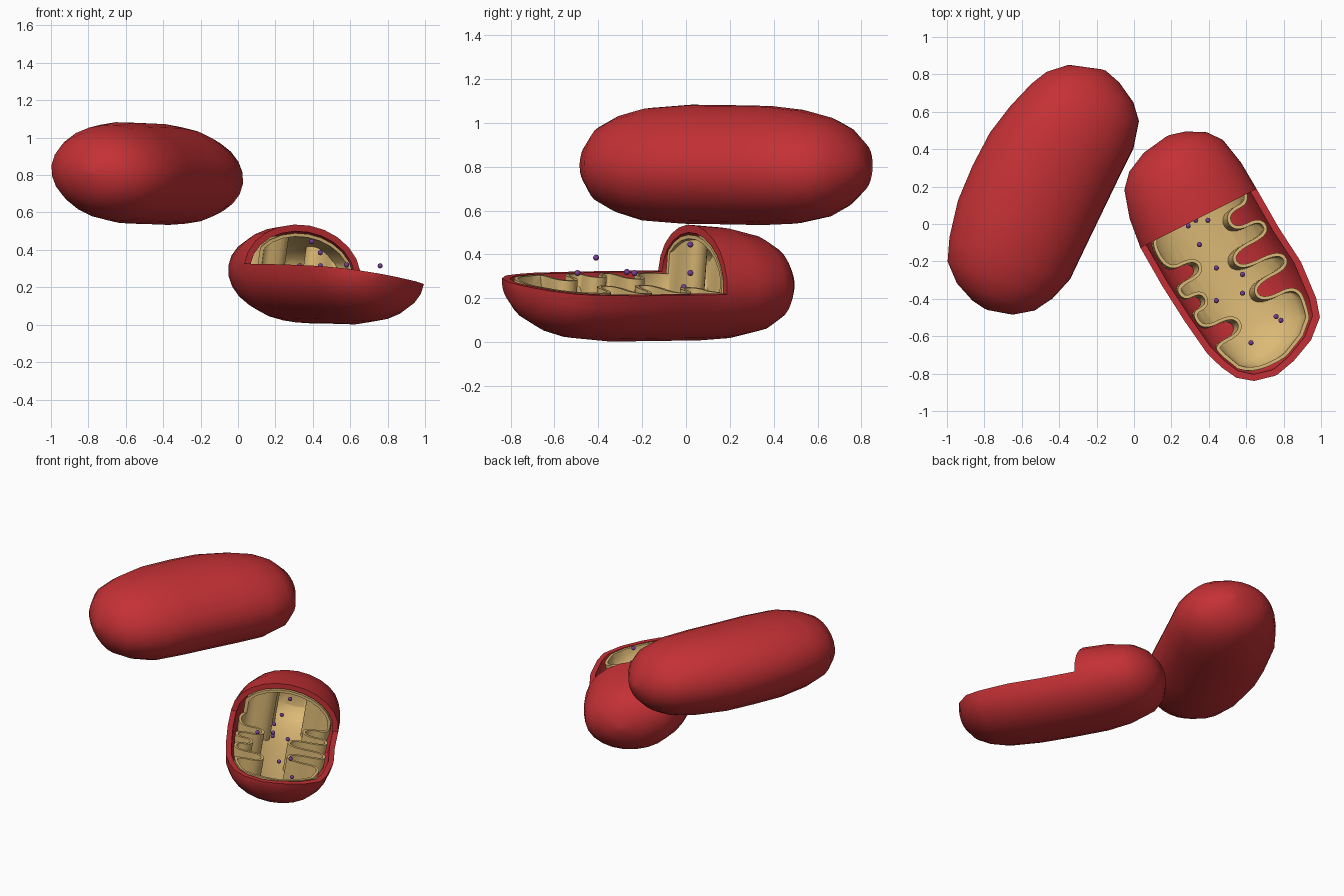
import bpy, bmesh, math
from mathutils import Matrix, Vector

if "Cube" in bpy.data.objects:
    bpy.data.objects.remove(bpy.data.objects["Cube"])


def material(name, rgb):
    m = bpy.data.materials.new(name)
    m.diffuse_color = (*rgb, 1)
    m.use_nodes = True
    m.node_tree.nodes["Principled BSDF"].inputs["Base Color"].default_value = m.diffuse_color
    return m


RED = material("membrane red", (0.55, 0.030, 0.035))
TAN = material("matrix tan", (0.72, 0.49, 0.18))
PURPLE = material("granule purple", (0.18, 0.05, 0.30))

# Body stations: position along axis, left edge, right edge, half height
WHOLE = [(-.716, .09, .11, .01), (-.68, -.09, .2, .11), (-.605, -.19, .307, .18),
         (-.52, -.245, .369, .225), (-.37, -.313, .39, .258), (-.2, -.37, .368, .27),
         (0, -.40, .345, .27), (.2, -.412, .322, .27), (.4, -.39, .30, .255),
         (.527, -.356, .245, .22), (.62, -.27, .175, .17), (.68, -.16, .07, .09),
         (.70, -.08, -.06, .01)]
CUT = [(-.703, .02, .04, .01), (-.68, -.126, .13, .1), (-.625, -.242, .23, .17),
       (-.55, -.31, .288, .215), (-.4, -.355, .32, .25), (-.235, -.374, .331, .262),
       (0, -.362, .343, .262), (.22, -.34, .367, .262), (.43, -.31, .352, .243),
       (.53, -.275, .323, .215), (.617, -.228, .225, .165), (.675, -.15, .09, .095),
       (.70, -.04, -.02, .01)]


def make(name, bm, mat):
    bmesh.ops.recalc_face_normals(bm, faces=bm.faces)
    me = bpy.data.meshes.new(name)
    bm.to_mesh(me)
    bm.free()
    me.materials.append(mat)
    ob = bpy.data.objects.new(name, me)
    bpy.context.collection.objects.link(ob)
    return ob


def loft(name, stations, inset, mat, n=24):
    """Closed capsule body made from elliptical rings."""
    bm = bmesh.new()
    rings = []
    for s, l, r, h in stations:
        c, a = (l + r) / 2, (r - l) / 2 * (1 - inset / .35)
        h *= 1 - inset / .262
        s *= 1 - inset / .70
        rings.append([bm.verts.new((s, c + a * math.cos(2 * math.pi * i / n),
                                    h * math.sin(2 * math.pi * i / n))) for i in range(n)])
    for p, q in zip(rings, rings[1:]):
        for i in range(n):
            j = (i + 1) % n
            bm.faces.new((p[i], p[j], q[j], q[i]))
    bm.faces.new(rings[0])
    bm.faces.new(rings[-1])
    return make(name, bm, mat)


def prism(name, pts, z0, z1, mat):
    bm = bmesh.new()
    f = bm.faces.new([bm.verts.new((x, y, z0)) for x, y in pts])
    top = bmesh.ops.extrude_face_region(bm, geom=[f])["geom"]
    bmesh.ops.translate(bm, vec=(0, 0, z1 - z0),
                        verts=[v for v in top if isinstance(v, bmesh.types.BMVert)])
    return make(name, bm, mat)


def boolean(ob, other, op, keep=False):
    m = ob.modifiers.new("cut", 'BOOLEAN')
    m.operation, m.solver, m.object = op, 'EXACT', other
    bpy.context.view_layer.update()
    dg = bpy.context.evaluated_depsgraph_get()
    me = bpy.data.meshes.new_from_object(ob.evaluated_get(dg))
    ob.modifiers.clear()
    ob.data = me
    if not keep:
        bpy.data.objects.remove(other)


def smooth(ob, angle):
    bpy.ops.object.select_all(action='DESELECT')
    ob.select_set(True)
    bpy.context.view_layer.objects.active = ob
    bpy.ops.object.shade_smooth_by_angle(angle=math.radians(angle))


def placement(x, y, z, ux, uy, roll):
    return (Matrix.Translation((x, y, z)) @ Matrix.Rotation(math.atan2(uy, ux), 4, 'Z')
            @ Matrix.Rotation(math.radians(-roll), 4, 'X'))


# Whole body, floating behind and above
whole = loft("whole_body", WHOLE, 0, RED)
whole.matrix_world = placement(-.49, .18, .805, -.33, -.944, 8)
smooth(whole, 80)

# Folds of the inner membrane: position, half width, tip
RIGHT = [(-.43, .045, .1), (-.14, .045, .13), (.06, .045, .06), (.265, .045, .085)]
LEFT = [(-.5, .04, -.12), (-.31, .04, -.12), (-.01, .04, -.14), (.16, .035, -.19),
        (.36, .045, -.09)]


def edge(s, k):
    for a, b in zip(CUT, CUT[1:]):
        if a[0] <= s <= b[0]:
            t = (s - a[0]) / (b[0] - a[0])
            return (a[k] + t * (b[k] - a[k])) * .845


def side(folds, k):
    pts = [(-.58, edge(-.58, k))]
    for s, h, tip in folds:
        pts += [(s - h, edge(s - h, k)), (s - h, tip), (s + h, tip), (s + h, edge(s + h, k))]
    return pts + [(.5, edge(.5, k)), (.58, edge(.58, k))]


outline = side(RIGHT, 2) + [(.64, .08), (.64, -.1)] + side(LEFT, 1)[::-1] + [(-.64, -.1), (-.64, .1)]
outline = [Vector(p) for p in reversed(outline)]
for _ in range(3):   # round the corners
    outline = [p.lerp(q, t) for p, q in zip(outline, outline[1:] + outline[:1]) for t in (.25, .75)]
inner_line = []
for i, p in enumerate(outline):
    d = (outline[(i + 1) % len(outline)] - outline[i - 1]).normalized()
    inner_line.append(p + Vector((-d.y, d.x)) * .018)

# Cutaway box: everything in front of the arch and above mid height
cutter = prism("cutter", [(-.235, -1), (1, -1), (1, 1), (-.235, 1)], 0, 1, RED)
cutter.hide_render = True

# Outer membrane shell
shell = loft("outer_membrane", CUT, 0, RED)
boolean(shell, loft("cavity", CUT, .035, RED), 'DIFFERENCE')
boolean(shell, cutter, 'DIFFERENCE', True)

# Folded inner membrane with its hollow interior
inner = prism("inner_membrane", outline, -.5, .5, TAN)
boolean(inner, loft("limit", CUT, .045, TAN), 'INTERSECT')
hollow = prism("hollow", inner_line, -.5, .5, TAN)
boolean(hollow, loft("limit", CUT, .063, TAN), 'INTERSECT')
boolean(inner, hollow, 'DIFFERENCE')
boolean(inner, cutter, 'DIFFERENCE')

place = placement(.47, -.17, .268, .45, -.89, 9)
for ob in (shell, inner):
    ob.matrix_world = place
    ob.data.materials.clear()
    ob.data.materials.append(RED if ob is shell else TAN)
    for f in ob.data.polygons:
        f.material_index = 0
    smooth(ob, 45)

# Small granules
for x, y, z in [(.29, -.01, .25), (.33, .02, .315), (.395, .02, .445), (.35, -.11, .22),
                (.44, -.235, .315), (.58, -.27, .32), (.58, -.37, .2), (.44, -.41, .385),
                (.76, -.495, .315), (.785, -.515, .2), (.625, -.635, .2)]:
    bm = bmesh.new()
    bmesh.ops.create_icosphere(bm, subdivisions=2, radius=.014)
    g = make("granule", bm, PURPLE)
    g.location = (x, y, z)
    smooth(g, 60)
